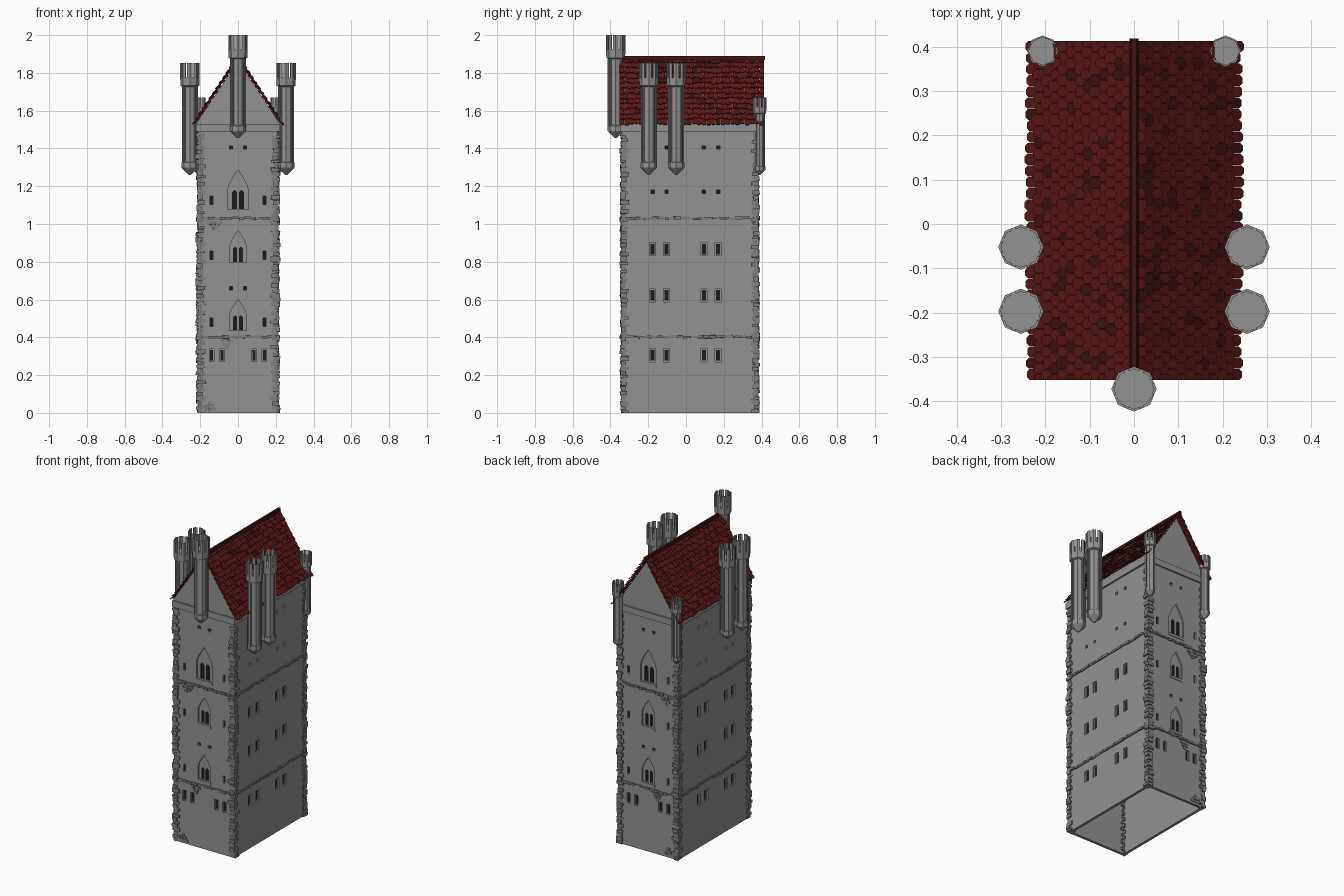
import bpy, bmesh, math, random
from mathutils import Vector

if "Cube" in bpy.data.objects:
    bpy.data.objects.remove(bpy.data.objects["Cube"])
random.seed(4)
X, Y0, Y1 = 0.21, -0.34, 0.38          # wall planes
FACES = ("front", "back", "right", "left")


def material(name, col):
    m = bpy.data.materials.new(name)
    m.diffuse_color = (*col, 1)
    m.use_nodes = True
    m.node_tree.nodes["Principled BSDF"].inputs["Base Color"].default_value = m.diffuse_color
    return m


grey = material("wall_grey", (0.29, 0.29, 0.29))
stone = material("stone_grey", (0.21, 0.21, 0.21))
dark = material("window_dark", (0.012, 0.012, 0.012))
red = material("roof_red", (0.11, 0.009, 0.009))
deep_red = material("roof_dark_red", (0.05, 0.007, 0.007))


def finish(name, bm, mat=grey, jitter=0):
    for v in bm.verts if jitter else ():
        v.co += Vector([random.uniform(-jitter, jitter) for _ in range(3)])
        v.co.z = max(v.co.z, 0)
    bmesh.ops.recalc_face_normals(bm, faces=bm.faces)
    me = bpy.data.meshes.new(name)
    bm.to_mesh(me)
    bm.free()
    ob = bpy.data.objects.new(name, me)
    bpy.context.collection.objects.link(ob)
    me.materials.append(mat)
    return ob


def extrude(bm, pts, vec):
    """Solid from a planar loop of 3D points swept along vec."""
    a = [bm.verts.new(p) for p in pts]
    b = [bm.verts.new(Vector(p) + Vector(vec)) for p in pts]
    n = len(a)
    bm.faces.new(a)
    bm.faces.new(b[::-1])
    for i in range(n):
        bm.faces.new((a[i], b[i], b[(i + 1) % n], a[(i + 1) % n]))


def box(bm, x0, x1, y0, y1, z0, z1):
    extrude(bm, [(x0, y0, z0), (x1, y0, z0), (x1, y1, z0), (x0, y1, z0)], (0, 0, z1 - z0))


def on_wall(bm, face, pts, d0, d1):
    """Prism from (u, z) outline on a wall, from depth d0 to d1 (inward positive)."""
    def place(u, z, d):
        return Vector({"front": (u, Y0 + d, z), "back": (u, Y1 - d, z),
                       "right": (X - d, u, z), "left": (-X + d, u, z)}[face])
    extrude(bm, [place(u, z, d0) for u, z in pts], place(0, 0, d1) - place(0, 0, d0))


def rect(u, z, w, h):
    return [(u - w / 2, z - h / 2), (u + w / 2, z - h / 2), (u + w / 2, z + h / 2), (u - w / 2, z + h / 2)]


def arch(u, w, z0, zs, z1):
    side = [(w * (1 - t ** 1.5), zs + (z1 - zs) * t) for t in (0, 0.25, 0.5, 0.75)]
    return ([(u - w, z0), (u + w, z0)] + [(u + x, z) for x, z in side] + [(u, z1)]
            + [(u - x, z) for x, z in side[::-1]])


# window outlines: shallow surrounds and deep openings
surround, opening, sills = [], [], []
for f in ("front", "back"):
    for s in (-1, 1):
        for u in (0.085, 0.14):
            surround.append((f, rect(s * u, 0.305, 0.024, 0.066)))
            opening.append((f, rect(s * u, 0.305, 0.016, 0.056)))
        for z in (0.48, 0.835, 1.125):
            opening.append((f, rect(s * 0.14, z, 0.015, 0.045)))
        for z in (0.66, 1.405):
            opening.append((f, rect(s * 0.037, z, 0.018, 0.018)))
    for z0, z1, w in ((0.42, 0.6, 0.045), (0.78, 0.965, 0.045), (1.06, 1.285, 0.055)):
        h = z1 - z0
        surround.append((f, arch(0, w, z0, z0 + 0.52 * h, z1)))
        for s in (-1, 1):
            opening.append((f, arch(s * 0.34 * w, 0.25 * w, z0 + 0.02, z0 + 0.47 * h, z0 + 0.54 * h)))
        sills.append((f, rect(0, z0 + 0.008, 2 * w + 0.004, 0.016)))
for f in ("right", "left"):
    for u in (-0.177, -0.103, 0.095, 0.17):
        for z in (0.305, 0.622, 0.867):
            surround.append((f, rect(u, z, 0.032, 0.07)))
            opening.append((f, rect(u, z, 0.02, 0.056)))
        for z in (1.17, 1.405):
            opening.append((f, rect(u, z, 0.018, 0.018)))

# hollow tower walls with recessed windows
bm = bmesh.new()
box(bm, -X, X, Y0, Y1, 0, 1.5)
walls = finish("tower_walls", bm)
T = 0.017
bm = bmesh.new()
box(bm, -X + T, X - T, Y0 + T, Y1 - T, -0.1, 1.48)
for f, p in surround:
    on_wall(bm, f, p, -0.01, 0.009)
cut1 = finish("surround_cutter", bm)
bm = bmesh.new()
for f, p in opening:
    on_wall(bm, f, p, -0.01, 0.014)
cut2 = finish("opening_cutter", bm)
for c in (cut1, cut2):
    c.hide_render = True
    c.hide_set(True)
    m = walls.modifiers.new("cut", 'BOOLEAN')
    m.object, m.operation, m.solver = c, 'DIFFERENCE', 'EXACT'
bm = bmesh.new()
for f, p in opening:
    on_wall(bm, f, p, 0.0125, 0.015)
finish("window_panes", bm, dark)
bm = bmesh.new()
for f, p in sills:
    on_wall(bm, f, p, -0.004, 0.011)
finish("window_sills", bm)

# rough corner stones
bm = bmesh.new()
for sx in (-1, 1):
    for cy, sy in ((Y0, -1), (Y1, 1)):
        z, k = 0.0, 0
        while z < 1.47:
            h = min(random.uniform(0.016, 0.03), 1.49 - z)
            lx, ly = (0.036, 0.024) if k % 2 else (0.026, 0.034)
            lx, ly = lx * random.uniform(0.8, 1.1), ly * random.uniform(0.8, 1.1)
            px, py = random.uniform(0.002, 0.014), random.uniform(0.002, 0.011)
            xs = sorted((sx * (X + px), sx * (X - lx)))
            ys = sorted((cy + sy * py, cy - sy * ly))
            box(bm, *xs, *ys, z, z + h - 0.003)
            z, k = z + h, k + 1
finish("corner_stones", bm, stone, 0.0015)

# string courses and patches of exposed stone
bm = bmesh.new()
for f in FACES:
    a, b = (-X, X) if f in ("front", "back") else (Y0, Y1)
    for zc in (0.402, 1.03):
        u = a
        while u < b - 0.005:
            w = min(random.uniform(0.02, 0.045), b - u)
            on_wall(bm, f, rect(u + w / 2, zc + random.uniform(-0.003, 0.003), w - 0.002,
                                random.uniform(0.01, 0.016)), -random.uniform(0.005, 0.011), 0.004)
            u += w
finish("string_courses", bm, stone, 0.001)
bm = bmesh.new()
for f in ("front", "back"):
    for u0, z0, rows in ((-0.125, 1.008, (4, 3, 1)), (-0.06, 0.38, (3, 2, 1)), (-0.145, 0.055, (1, 2, 3))):
        for r, n in enumerate(rows):
            for i in range(n):
                on_wall(bm, f, rect(u0 + (i - n / 2 + 0.5) * 0.022 + random.uniform(-.004, .004),
                                    z0 - r * 0.017, 0.02, 0.015), -random.uniform(0.003, 0.007), 0.003)
finish("exposed_stones", bm, stone, 0.001)

# cornice and gable core
bm = bmesh.new()
box(bm, -0.222, 0.222, Y0 - 0.01, Y1 + 0.01, 1.49, 1.53)
finish("cornice", bm)
bm = bmesh.new()
extrude(bm, [(-0.222, Y0, 1.53), (0.222, Y0, 1.53), (0, Y0, 1.863)], (0, Y1 - Y0, 0))
finish("gable", bm)

# overlapping roof tiles on both slopes
RY0, RY1, ROWS, COLS = -0.352, 0.413, 13, 30
L = math.hypot(0.235, 0.355)
tiles, dark_tiles = bmesh.new(), bmesh.new()
cw = (RY1 - RY0) / COLS
for s in (-1, 1):
    down = Vector((s * 0.235, 0, -0.355)) / L
    nor = Vector((s * 0.355, 0, 0.235)) / L
    top = Vector((0, 0, 1.878))
    for r in range(ROWS):
        for c in range(COLS + r % 2):
            y = RY0 + (c + (0 if r % 2 else 0.5)) * cw
            a, b = max(y - cw * 0.48, RY0), min(y + cw * 0.48, RY1)
            t1 = (r + 1) * L / ROWS + random.uniform(-0.005, 0.006)
            t0 = max(t1 - 1.7 * L / ROWS, 0)
            k = (b - a) * 0.25
            plan = [(a, t0), (b, t0), (b, t1 - 0.008), (b - k, t1), (a + k, t1), (a, t1 - 0.008)]
            lift = random.uniform(0.011, 0.015)
            pts = [top + down * t + nor * (lift * (t - t0) / (t1 - t0) - 0.008) + Vector((0, v, 0))
                   for v, t in plan]
            extrude(dark_tiles if random.random() < 0.13 else tiles, pts, nor * 0.006)
finish("roof_tiles", tiles, red)
finish("roof_tiles_dark", dark_tiles, deep_red)
bm = bmesh.new()
extrude(bm, [(-0.01, -0.35, 1.868), (0.01, -0.35, 1.868), (0.006, -0.35, 1.89), (-0.006, -0.35, 1.89)],
        (0, 0.768, 0))
finish("ridge_beam", bm, deep_red)


def turret(name, x, y, z0, z1, s):
    """Eight-sided hanging turret with pointed base, ribs, collar and merlons."""
    bm = bmesh.new()
    ring = [Vector((math.cos(i * math.pi / 4), math.sin(i * math.pi / 4), 0)) for i in range(8)]
    zh = z1 - 0.12 * s                       # underside of the head
    zm = z1 - 0.078 * s                      # foot of the merlons
    prof = [(0.006, z0), (0.041, z0 + 0.035 * s), (0.043, z0 + 0.038 * s), (0.043, z0 + 0.065 * s),
            (0.037, z0 + 0.069 * s), (0.037, zh - 0.006 * s), (0.05, zh), (0.051, zm), (0.047, zm + 0.002)]
    loops = [[bm.verts.new(v * r * s + Vector((0, 0, z))) for v in ring] for r, z in prof]
    for a, b in zip(loops, loops[1:]):
        for i in range(8):
            bm.faces.new((a[i], a[(i + 1) % 8], b[(i + 1) % 8], b[i]))
    bm.faces.new(loops[0][::-1])
    bm.faces.new(loops[-1])
    for r, ri, f, za, zb in ((0.051, 0.045, 0.38, zm, z1), (0.0425, 0.034, 0.16, z0 + 0.06 * s, zh - 0.003 * s)):
        for i in range(8):
            v = [ring[i].lerp(ring[i - 1], f), ring[i], ring[i].lerp(ring[(i + 1) % 8], f)]
            pts = [p * r * s for p in v] + [p * ri * s for p in v[::-1]]
            extrude(bm, [p + Vector((0, 0, za)) for p in pts], (0, 0, zb - za))
    finish(name, bm).location = (x, y, 0)


turret("front_turret", 0, -0.372, 1.455, 2.0, 1.0)
for side, sx in (("left", -1), ("right", 1)):
    turret(side + "_turret_fore", sx * 0.255, -0.197, 1.26, 1.852, 1.0)
    turret(side + "_turret_aft", sx * 0.255, -0.052, 1.26, 1.852, 1.0)
    turret(side + "_back_turret", sx * 0.206, 0.39, 1.26, 1.67, 0.69)
